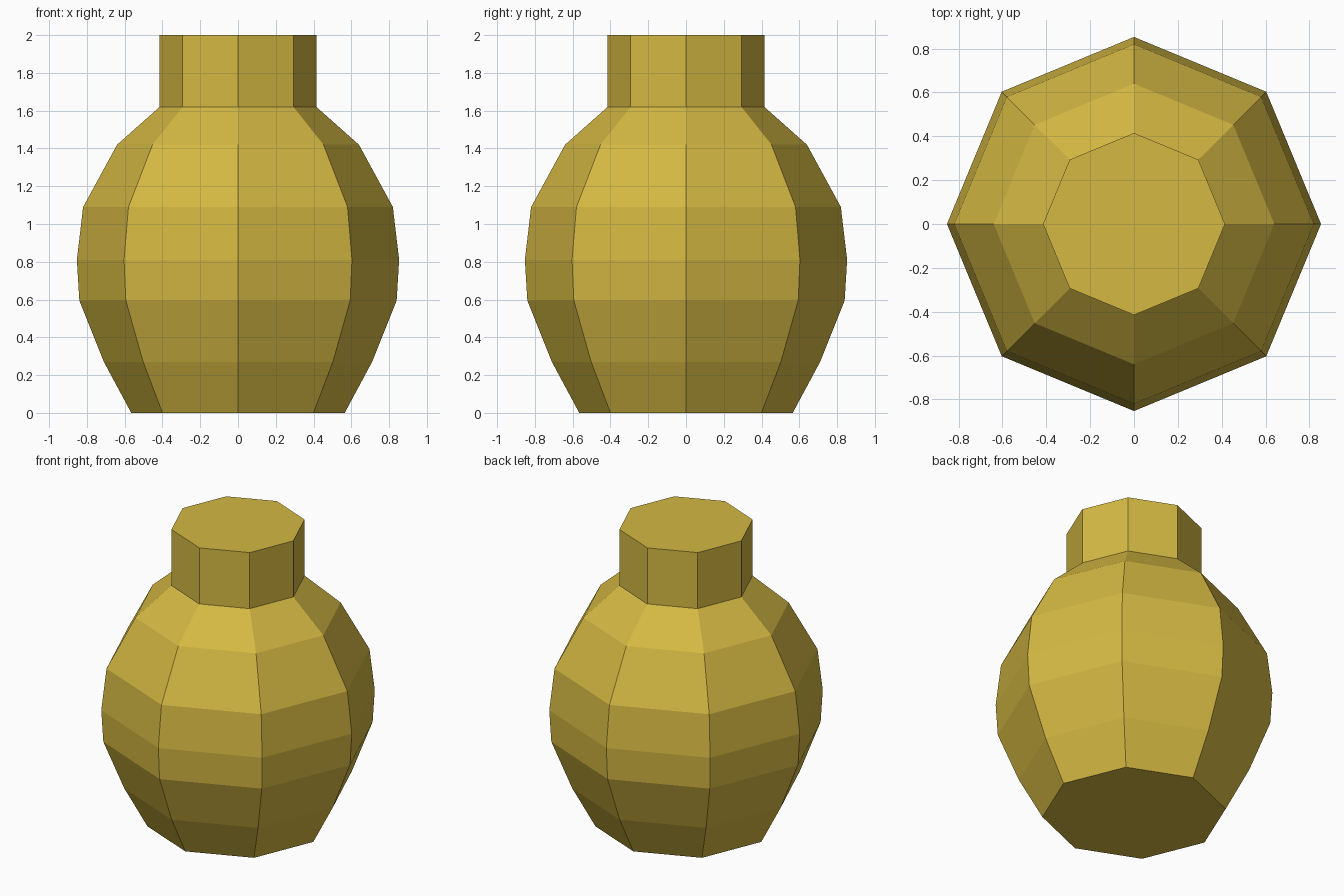
import bpy, bmesh, math
from mathutils import Vector

if "Cube" in bpy.data.objects:
    bpy.data.objects.remove(bpy.data.objects["Cube"])

# One flat colour
ochre = bpy.data.materials.new("ochre_clay")
ochre.diffuse_color = (0.66, 0.48, 0.055, 1)
ochre.use_nodes = True
ochre.node_tree.nodes["Principled BSDF"].inputs["Base Color"].default_value = ochre.diffuse_color

# Eight-sided jar profile: radius, height
PROFILE = [(.565, 0), (.71, .27), (.84, .595), (.853, .81),
           (.82, 1.09), (.64, 1.42), (.415, 1.62), (.415, 2.0)]
SIDES = 8


def jar_solid():
    bm = bmesh.new()
    rings = []
    for r, z in PROFILE:
        rings.append([bm.verts.new((r * math.cos(i * math.tau / SIDES),
                                    r * math.sin(i * math.tau / SIDES), z))
                      for i in range(SIDES)])
    for a, b in zip(rings, rings[1:]):
        for i in range(SIDES):
            j = (i + 1) % SIDES
            bm.faces.new((a[i], a[j], b[j], b[i]))
    bm.faces.new(rings[-1])
    bm.faces.new(rings[0][::-1])
    return bm


# The three cracks meet along one line through the jar
P = Vector((.365, -.70, .72))
Q = Vector((-.375, .70, .75))


def crack(point, toward):
    """Plane normal of a crack through P, Q and point, facing toward."""
    n = (Q - P).cross(Vector(point) - P).normalized()
    return n if n.dot(Vector(toward) - P) > 0 else -n


right = crack((-.14, -.35, 2), (1, 0, 1.5))
above_right = crack((.85, 0, .70), (0, 0, 2))
above_left = crack((-.54, -.54, .41), (0, 0, 2))


def shard(name, keep_normals):
    bm = jar_solid()
    for n in keep_normals:
        geom = bm.verts[:] + bm.edges[:] + bm.faces[:]
        bmesh.ops.bisect_plane(bm, geom=geom, dist=1e-5, plane_co=P,
                               plane_no=n, clear_inner=True)
        rim = [e for e in bm.edges if e.is_boundary]
        bmesh.ops.holes_fill(bm, edges=rim, sides=0)
    bmesh.ops.recalc_face_normals(bm, faces=bm.faces[:])
    me = bpy.data.meshes.new(name)
    bm.to_mesh(me)
    bm.free()
    me.materials.append(ochre)
    bpy.context.collection.objects.link(bpy.data.objects.new(name, me))


# Fitted shards of the broken jar
shard("neck_shard", [right, above_right])
shard("left_shard", [-right, above_left])
shard("base_shard", [-above_right, -above_left])
